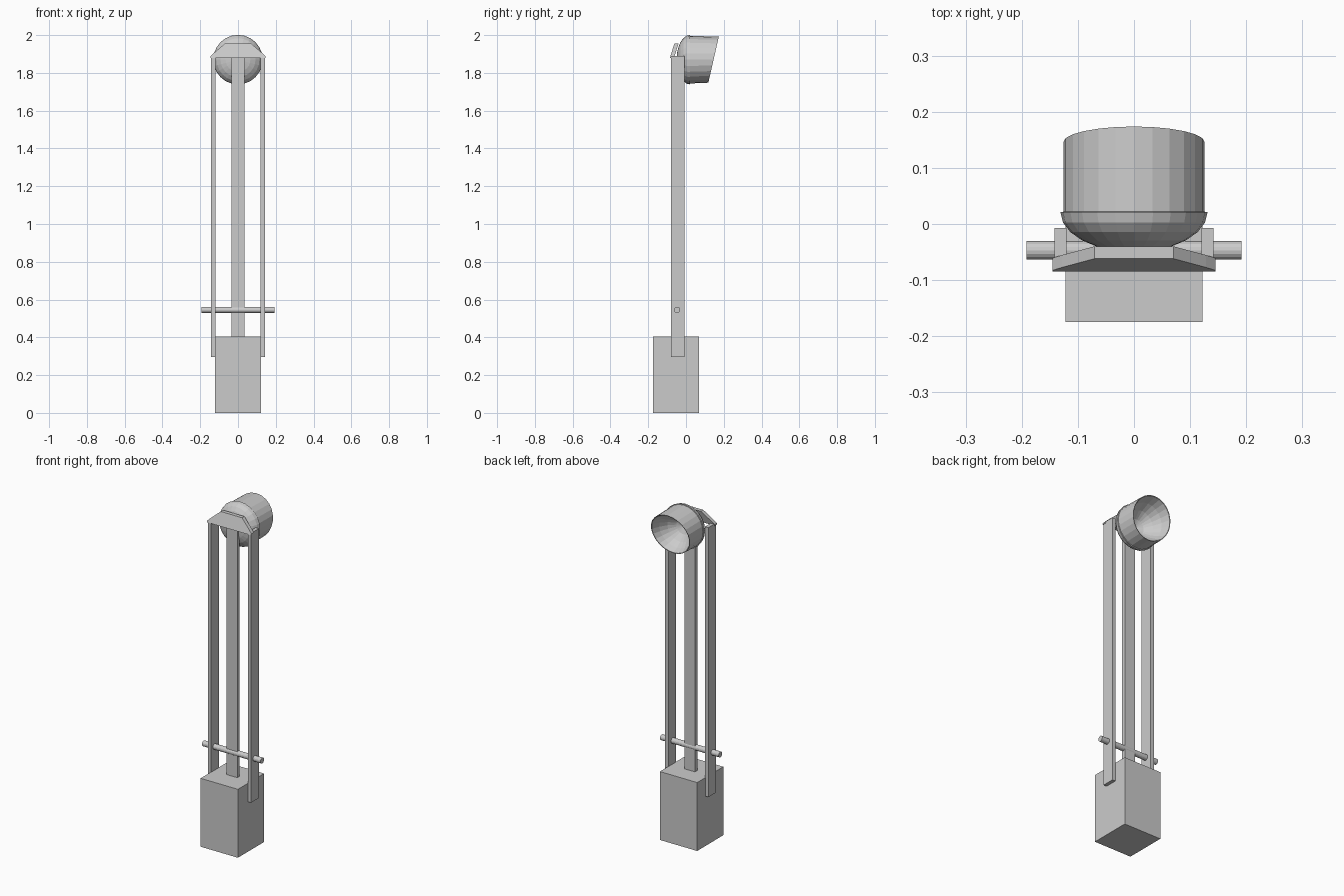
import bpy, bmesh, math

if "Cube" in bpy.data.objects:
    bpy.data.objects.remove(bpy.data.objects["Cube"])

SEG = 24          # sides of the lamp head
ZC = 1.87         # height of the lamp axis


def make_object(name, bm):
    bmesh.ops.recalc_face_normals(bm, faces=bm.faces)
    mesh = bpy.data.meshes.new(name)
    bm.to_mesh(mesh)
    bm.free()
    ob = bpy.data.objects.new(name, mesh)
    bpy.context.collection.objects.link(ob)
    return ob


def box(name, lo, hi):
    bm = bmesh.new()
    bmesh.ops.create_cube(bm, size=1)
    for v in bm.verts:
        v.co = [(a + b) / 2 + c * (b - a) for a, b, c in zip(lo, hi, v.co)]
    return make_object(name, bm)


def revolve(name, profile):
    """Spin (radius, y, slant) points about the lamp axis; slant shears y with height."""
    bm = bmesh.new()
    rings = []
    for r, y, slant in profile:
        if r == 0:
            rings.append([bm.verts.new((0, y, ZC))] * SEG)
            continue
        ring = []
        for i in range(SEG):
            a = 2 * math.pi * i / SEG
            z = r * math.sin(a)
            ring.append(bm.verts.new((r * math.cos(a), y + slant * z, ZC + z * (1 - 0.15 * slant))))
        rings.append(ring)
    for a, b in zip(rings, rings[1:]):
        for i in range(SEG):
            j = (i + 1) % SEG
            corners = list(dict.fromkeys([a[i], a[j], b[j], b[i]]))
            bm.faces.new(corners)
    return make_object(name, bm)


# Base block
box("base_block", (-0.122, -0.175, 0), (0.122, 0.07, 0.405))

# Upright posts: one flat-on in the middle, one edge-on at each side
box("centre_post", (-0.035, -0.056, 0.40), (0.035, -0.034, 1.88))
for side, name in ((-1, "left_post"), (1, "right_post")):
    x0, x1 = sorted((side * 0.12, side * 0.142))
    box(name, (x0, -0.08, 0.295), (x1, -0.007, 1.89))

# Cross rod through the posts
bpy.ops.mesh.primitive_cylinder_add(vertices=16, radius=0.0165, depth=0.384,
                                    location=(0, -0.047, 0.545),
                                    rotation=(0, math.pi / 2, 0))
bpy.context.object.name = "cross_rod"

# Tapered, backward-leaning bracket that joins the post tops
half = [(0.145, 1.88), (0.145, 1.888), (0.128, 1.905), (0.07, 1.955)]
outline = half + [(-x, z) for x, z in reversed(half)]
bm = bmesh.new()
lean = lambda z: -0.085 + (z - 1.88) * 0.31
front = [bm.verts.new((x, lean(z), z)) for x, z in outline]
back = [bm.verts.new((x, lean(z) + 0.022, z)) for x, z in outline]
bm.faces.new(front)
bm.faces.new(back[::-1])
for i in range(len(outline)):
    j = (i + 1) % len(outline)
    bm.faces.new((front[i], back[i], back[j], front[j]))
make_object("top_bracket", bm)

# Lamp head: rear dome, lip, slanted barrel and hollow reflector
dome = []
for i in range(7):
    t = math.pi / 2 * i / 6
    dome.append((0 if i == 0 else 0.131 * math.sin(t), 0.021 - 0.071 * math.cos(t), 0))
barrel = [(0.126, 0.022, 0), (0.126, 0.146, 0.22)]
reflector = [(0.122, 0.145, 0.22), (0.105, 0.10, 0.15), (0.08, 0.06, 0.08),
             (0.045, 0.025, 0), (0, 0.005, 0)]
revolve("lamp_head", dome + barrel + reflector)
